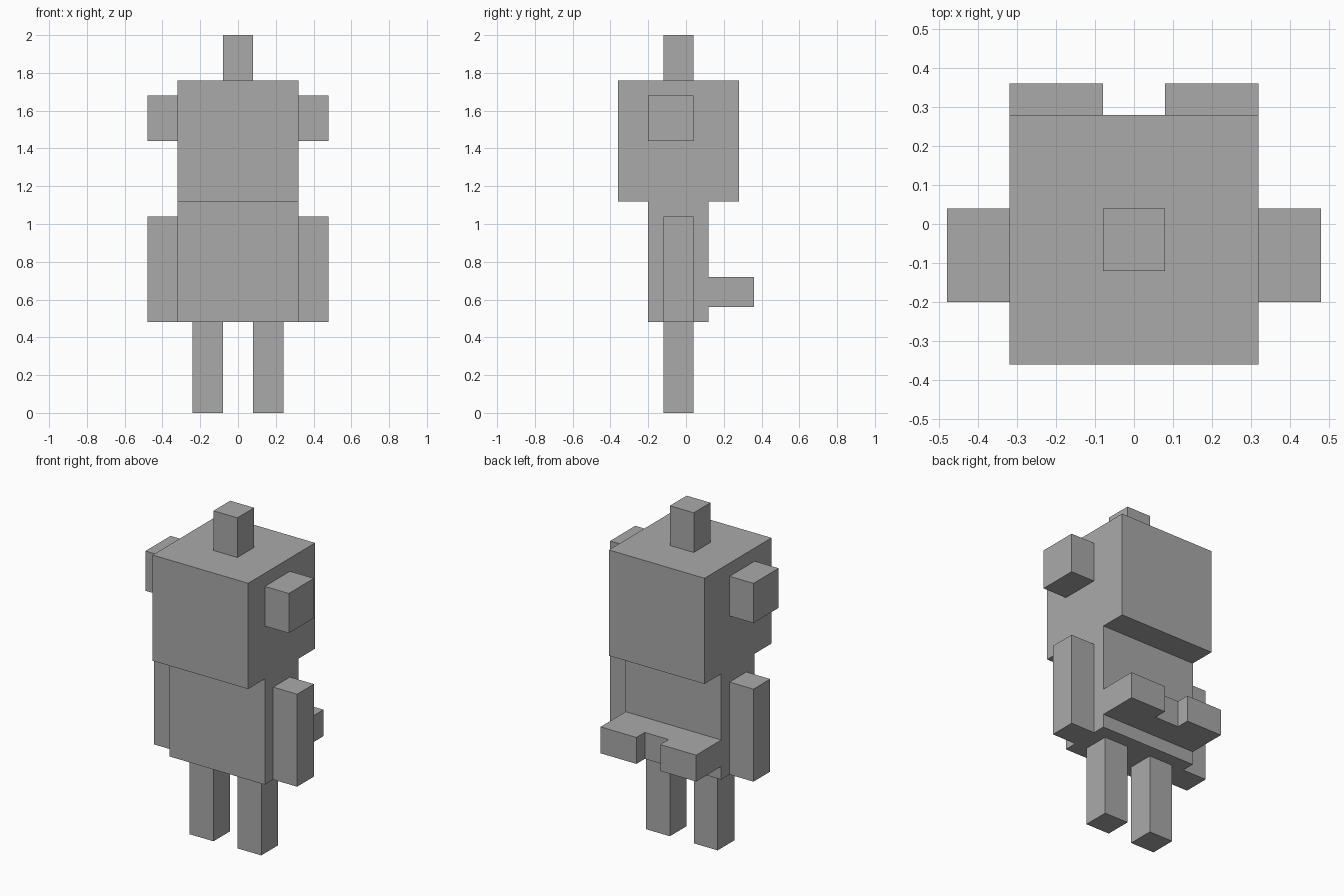
import bpy
import bmesh

if "Cube" in bpy.data.objects:
    bpy.data.objects.remove(bpy.data.objects["Cube"])

grey = bpy.data.materials.new("plain grey")
grey.diffuse_color = (0.4, 0.4, 0.4, 1)
grey.use_nodes = True
grey.node_tree.nodes["Principled BSDF"].inputs["Base Color"].default_value = grey.diffuse_color


def finish(name, bm):
    bmesh.ops.recalc_face_normals(bm, faces=bm.faces)
    mesh = bpy.data.meshes.new(name)
    bm.to_mesh(mesh)
    bm.free()
    mesh.materials.append(grey)
    obj = bpy.data.objects.new(name, mesh)
    bpy.context.collection.objects.link(obj)
    return obj


def box(name, x, y, z):
    """Box from (low, high) pairs on each axis."""
    bm = bmesh.new()
    bmesh.ops.create_cube(bm, size=1)
    for v in bm.verts:
        v.co = [r[0] if c < 0 else r[1] for c, r in zip(v.co, (x, y, z))]
    return finish(name, bm)


def pair(name, x, y, z):
    """Matching boxes on the right and left."""
    box("right_" + name, x, y, z)
    box("left_" + name, (-x[1], -x[0]), y, z)


# Head, antenna and ears
box("head", (-0.32, 0.32), (-0.36, 0.28), (1.12, 1.76))
box("antenna", (-0.08, 0.08), (-0.12, 0.04), (1.76, 2.0))
pair("ear", (0.32, 0.48), (-0.20, 0.04), (1.44, 1.68))

# Body, arms and legs
box("body", (-0.32, 0.32), (-0.20, 0.12), (0.48, 1.12))
pair("arm", (0.32, 0.48), (-0.12, 0.04), (0.48, 1.04))
pair("leg", (0.08, 0.24), (-0.12, 0.04), (0.0, 0.48))

# Notched tail shelf, an outline extruded upward
outline = [(-0.32, 0.12), (0.32, 0.12), (0.32, 0.36), (0.08, 0.36),
           (0.08, 0.28), (-0.08, 0.28), (-0.08, 0.36), (-0.32, 0.36)]
bm = bmesh.new()
face = bm.faces.new([bm.verts.new((x, y, 0.56)) for x, y in outline])
top = bmesh.ops.extrude_face_region(bm, geom=[face])["geom"]
bmesh.ops.translate(bm, vec=(0, 0, 0.16),
                    verts=[g for g in top if isinstance(g, bmesh.types.BMVert)])
finish("tail_shelf", bm)
